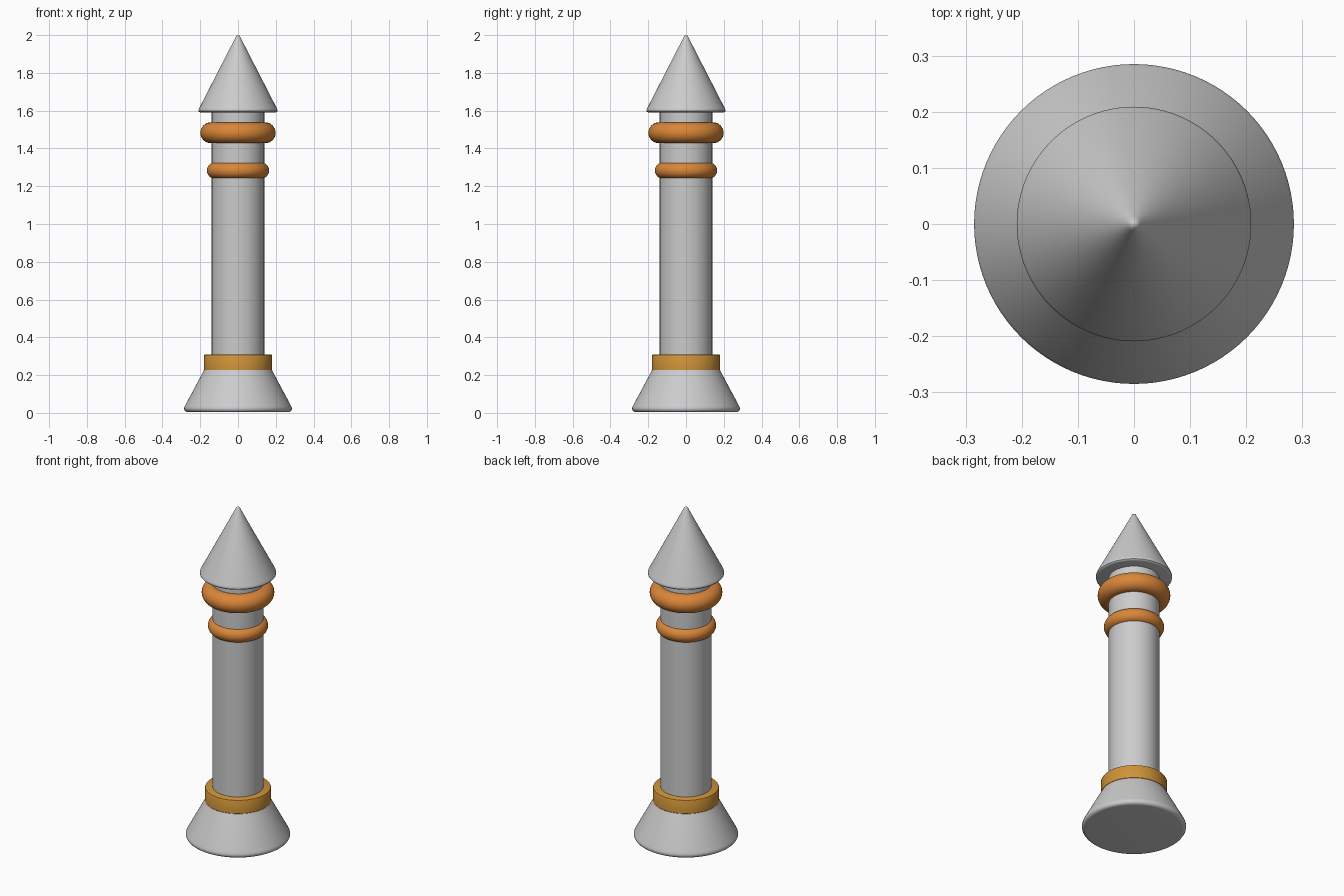
import bpy
import math

if "Cube" in bpy.data.objects:
    bpy.data.objects.remove(bpy.data.objects["Cube"])


def material(name, color):
    mat = bpy.data.materials.new(name)
    mat.diffuse_color = (*color, 1)
    mat.use_nodes = True
    mat.node_tree.nodes["Principled BSDF"].inputs["Base Color"].default_value = mat.diffuse_color
    return mat


def finish(obj, name, mat=None):
    obj.name = name
    if mat:
        obj.data.materials.append(mat)
    bpy.ops.object.select_all(action='DESELECT')
    obj.select_set(True)
    bpy.context.view_layer.objects.active = obj
    bpy.ops.object.shade_smooth_by_angle(angle=math.radians(35))


def lathe(name, profile, mat=None, sides=96):
    """Revolve (radius, z) points listed bottom to top, capping both ends."""
    verts, faces = [], []
    for r, z in profile:
        for i in range(sides):
            a = 2 * math.pi * i / sides
            verts.append((r * math.cos(a), r * math.sin(a), z))
    for k in range(len(profile) - 1):
        for i in range(sides):
            j = (i + 1) % sides
            faces.append((k * sides + i, k * sides + j,
                          (k + 1) * sides + j, (k + 1) * sides + i))
    faces.append(tuple(reversed(range(sides))))
    faces.append(tuple(range(len(verts) - sides, len(verts))))
    mesh = bpy.data.meshes.new(name)
    mesh.from_pydata(verts, [], faces)
    obj = bpy.data.objects.new(name, mesh)
    bpy.context.collection.objects.link(obj)
    finish(obj, name, mat)


def ring(name, z, major, minor, mat):
    bpy.ops.mesh.primitive_torus_add(location=(0, 0, z), major_radius=major,
                                     minor_radius=minor, major_segments=96,
                                     minor_segments=32)
    finish(bpy.context.object, name, mat)


bronze = material("bronze", (0.62, 0.29, 0.04))
copper = material("copper", (0.70, 0.24, 0.04))

# Flared foot with a rounded lower rim
lathe("flared_base", [(0.262, 0.004), (0.272, 0.005), (0.28, 0.010), (0.285, 0.018),
                      (0.285, 0.027), (0.281, 0.037), (0.18, 0.226)])

# Collar around the foot of the shaft
lathe("base_collar", [(0.176, 0.224), (0.181, 0.228), (0.181, 0.303),
                      (0.179, 0.307), (0.175, 0.309)], bronze)

# Main shaft
lathe("shaft", [(0.139, 0.2), (0.139, 1.6)])

# Two rounded rings near the top
ring("lower_ring", 1.283, 0.122, 0.043, copper)
ring("upper_ring", 1.483, 0.144, 0.055, copper)

# Pointed cap with softened rim and tip
lathe("pointed_cap", [(0.196, 1.590), (0.203, 1.592), (0.208, 1.597), (0.209, 1.604),
                      (0.206, 1.612), (0.014, 1.986), (0.011, 1.992),
                      (0.007, 1.997), (0.002, 2.0)])
